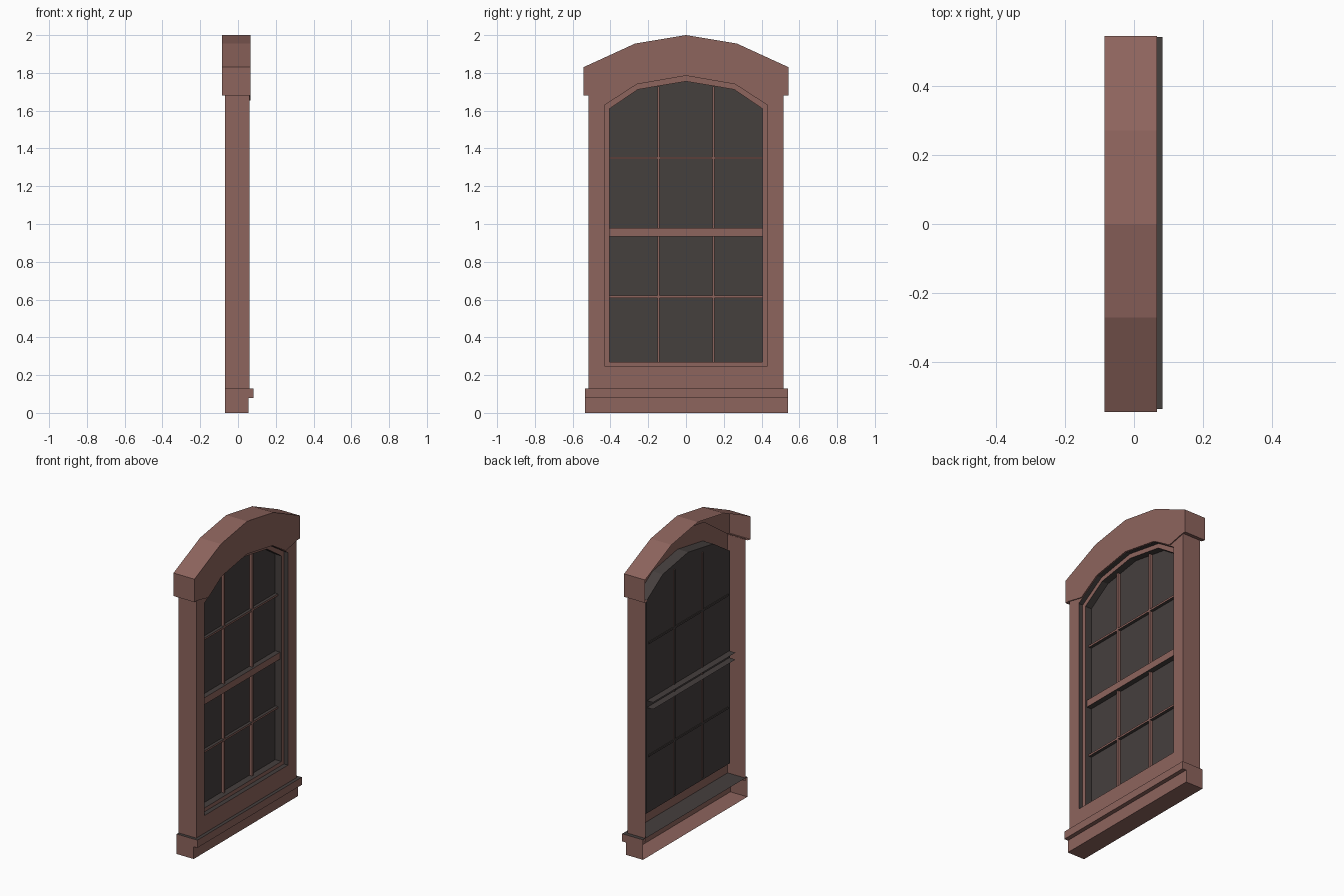
import bpy, bmesh
from mathutils import Vector

cube = bpy.data.objects.get("Cube")
if cube:
    bpy.data.objects.remove(cube)


def material(name, rgb):
    m = bpy.data.materials.new(name)
    m.use_nodes = True
    m.diffuse_color = (*rgb, 1)
    m.node_tree.nodes["Principled BSDF"].inputs["Base Color"].default_value = (*rgb, 1)
    return m


WOOD = material("reddish_brown_wood", (0.27, 0.128, 0.11))
DARK = material("dark_grey_glass", (0.06, 0.05, 0.048))


def make(name, bm, mats, dark_rule=None):
    """Turn a bmesh into an object; faces matching the rule get the second material."""
    bm.normal_update()
    if dark_rule:
        for f in bm.faces:
            f.material_index = int(dark_rule(f))
    me = bpy.data.meshes.new(name)
    bm.to_mesh(me)
    bm.free()
    for m in mats:
        me.materials.append(m)
    ob = bpy.data.objects.new(name, me)
    bpy.context.scene.collection.objects.link(ob)
    return ob


def arch(half):
    """Mirror a half outline (bottom corner up to the centre point) into a full loop."""
    return half + [(-y, z) for y, z in reversed(half[:-1])]


def face_loop(bm, loop, x):
    return [bm.verts.new((x, y, z)) for y, z in loop]


def bridge(bm, a, b, closed=True):
    n = len(a)
    for i in range(n if closed else n - 1):
        j = (i + 1) % n
        bm.faces.new((a[i], a[j], b[j], b[i]))


def band(name, loop_a, xa, loop_b, xb, mat, closed=True):
    """Sheet between two outlines: a flat ring or a reveal."""
    bm = bmesh.new()
    bridge(bm, face_loop(bm, loop_a, xa), face_loop(bm, loop_b, xb), closed)
    return make(name, bm, [mat])


def box(name, lo, hi, dark_rule=None):
    bm = bmesh.new()
    bmesh.ops.create_cube(bm, size=1)
    lo, hi = Vector(lo), Vector(hi)
    for v in bm.verts:
        v.co = Vector([(lo[k] + hi[k]) / 2 + v.co[k] * (hi[k] - lo[k]) for k in range(3)])
    return make(name, bm, [WOOD, DARK], dark_rule)


def channel(name, profile, y0, y1, dark_rule, caps):
    """Open-backed x/z profile run along the width."""
    bm = bmesh.new()
    a, b = ([bm.verts.new((x, y, z)) for x, z in profile] for y in (y0, y1))
    bridge(bm, a, b, closed=False)
    if caps:
        bm.faces.new(a)
        bm.faces.new(b[::-1])
    return make(name, bm, [WOOD, DARK], dark_rule)


FRONT, SASH, GLASS = 0.06, 0.03, -0.015
outer = arch([(0.515, 0.12), (0.515, 1.69), (0.27, 1.86), (0, 1.90)])
opening = arch([(0.43, 0.245), (0.43, 1.63), (0.26, 1.74), (0, 1.785)])
pane = arch([(0.405, 0.27), (0.405, 1.61), (0.255, 1.712), (0, 1.755)])

# Frame: front face, thin side walls, deep reveal
band("frame_face", outer, FRONT, opening, FRONT, WOOD)
for side, name in ((1, "left"), (-1, "right")):
    wall = [(side * 0.515, 0.11), (side * 0.515, 1.69)]
    band("frame_wall_" + name, wall, FRONT, wall, -0.07, WOOD, closed=False)
band("frame_reveal", opening, FRONT, opening, GLASS, DARK)

# Sash and glass
band("sash_face", opening, SASH, pane, SASH, WOOD)
band("sash_reveal", pane, SASH, pane, GLASS, DARK)
bm = bmesh.new()
bm.faces.new(face_loop(bm, opening, GLASS))
make("glass", bm, [DARK])

# Glazing bars and meeting rail
for y in (-0.145, 0.145):
    box("upright_bar", (-0.02, y - 0.006, 0.26), (0.005, y + 0.006, 1.728),
        lambda f: f.normal.x < -0.5)
for z in (0.615, 1.35):
    box("cross_bar", (-0.02, -0.41, z - 0.006), (0.005, 0.41, z + 0.006),
        lambda f: f.normal.x < 0.5)
channel("meeting_rail", [(-0.06, 0.935), (0.02, 0.935), (0.02, 0.98), (-0.06, 0.98)],
        -0.425, 0.425, lambda f: abs(f.normal.z) > 0.5, caps=False)

# Sill with projecting lip, dark on top
channel("sill", [(-0.068, 0), (0.055, 0), (0.055, 0.08), (0.082, 0.08),
                 (0.082, 0.13), (-0.068, 0.13)], -0.535, 0.54,
        lambda f: abs(f.normal.z) > 0.5 and f.calc_center_median().z > 0.12, caps=True)

# Arched hood: top and ends, front face, soffit lip and end undersides
HOOD_FRONT, HOOD_BACK = 0.066, -0.085
hood_top = arch([(0.543, 1.68), (0.543, 1.83), (0.27, 1.955), (0, 2.0)])
hood_low = arch([(0.515, 1.68), (0.40, 1.655), (0.26, 1.742), (0, 1.787)])
band("hood_shell", hood_top, HOOD_BACK, hood_top, HOOD_FRONT, WOOD, closed=False)
band("hood_face", hood_top, HOOD_FRONT, hood_low, HOOD_FRONT, WOOD, closed=False)
band("hood_soffit", hood_low, HOOD_FRONT, hood_low, FRONT, WOOD, closed=False)
for side in (-1, 1):
    shelf = [(side * 0.543, 1.68), (side * 0.513, 1.685)]
    band("hood_end_underside", shelf, HOOD_BACK, shelf, HOOD_FRONT, WOOD, closed=False)
